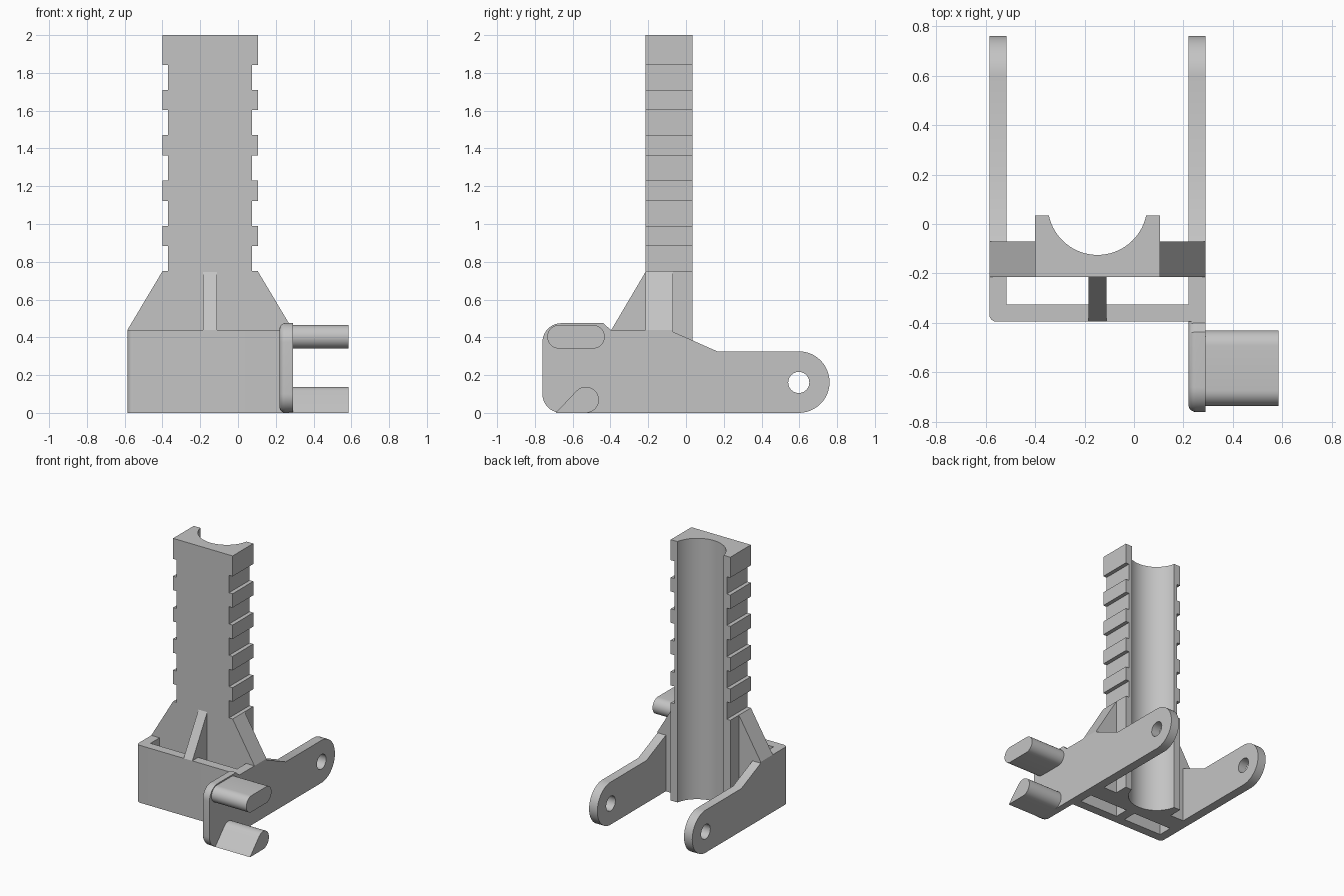
import bpy
import bmesh
from math import radians, cos, sin
from mathutils import Vector

if "Cube" in bpy.data.objects:
    bpy.data.objects.remove(bpy.data.objects["Cube"])

grey = bpy.data.materials.new("plain grey")
grey.use_nodes = True
COLOUR = (0.55, 0.55, 0.55, 1)
grey.diffuse_color = COLOUR
grey.node_tree.nodes["Principled BSDF"].inputs["Base Color"].default_value = COLOUR

MID = -0.1475     # centre of the column and frame in x
HALF = 0.4375     # half width of the frame
COL = 0.2525      # half width of the column
WALL = 0.07       # plate thickness


def arc(cx, cy, r, start, end, steps=16):
    angles = [radians(start + (end - start) * i / steps) for i in range(steps + 1)]
    return [(cx + r * cos(a), cy + r * sin(a)) for a in angles]


def prism(name, outline, axis, low, high, round_low=0):
    """Extrude a 2D outline along an axis, optionally rounding the rim at the low end."""
    place = {"X": lambda a, b, d: (d, a, b),
             "Y": lambda a, b, d: (a, d, b),
             "Z": lambda a, b, d: (a, b, d)}[axis]
    bm = bmesh.new()
    face = bm.faces.new([bm.verts.new(place(a, b, low)) for a, b in outline])
    rim = list(face.edges)
    ext = bmesh.ops.extrude_face_region(bm, geom=[face], use_keep_orig=True)
    moved = [v for v in ext["geom"] if isinstance(v, bmesh.types.BMVert)]
    bmesh.ops.translate(bm, verts=moved, vec=Vector(place(0, 0, high - low)))
    bmesh.ops.recalc_face_normals(bm, faces=bm.faces)
    if round_low:
        bmesh.ops.bevel(bm, geom=rim, offset=round_low, segments=5,
                        profile=0.5, affect="EDGES")
    mesh = bpy.data.meshes.new(name)
    bm.to_mesh(mesh)
    bm.free()
    mesh.materials.append(grey)
    obj = bpy.data.objects.new(name, mesh)
    bpy.context.collection.objects.link(obj)
    return obj


def cut(obj, cutter):
    """Subtract the cutter and bake the result."""
    mod = obj.modifiers.new("cut", "BOOLEAN")
    mod.operation = "DIFFERENCE"
    mod.solver = "EXACT"
    mod.object = cutter
    cutter.hide_render = True
    graph = bpy.context.evaluated_depsgraph_get()
    baked = bpy.data.meshes.new_from_object(obj.evaluated_get(graph))
    obj.modifiers.clear()
    obj.data = baked
    bpy.data.objects.remove(cutter)


def box(a, b, c, d):
    return [(a, c), (b, c), (b, d), (a, d)]


parts = []

# Tall column with a round channel down its back
channel = arc(MID, 0.076, 0.201, -12, -168, 32)
column = prism("column", [(MID - COL, 0.035), (MID - COL, -0.215),
                          (MID + COL, -0.215), (MID + COL, 0.035)]
               + channel, "Z", 0, 2)
for p in column.data.vertices:
    p.co.y = min(p.co.y, 0.035)
for i in range(5):
    z = 0.75 + 0.24 * i
    for s in (-1, 1):
        x = MID + s * (COL + 0.02)
        cut(column, prism("notch_cutter", box(x - 0.05, x + 0.05, z, z + 0.133),
                          "Y", -0.4, 0.2))
parts.append(column)

# Sloped wings, mirrored on either side of the column
for side, s in (("right", -1), ("left", 1)):
    wing = [(MID + s * w, z) for w, z in
            ((COL, 0), (HALF, 0), (HALF, 0.44), (COL, 0.75))]
    parts.append(prism(side + "_wing", wing, "Y", -0.215, -0.07))

# Two long arms with rounded, drilled ends
arm_outline = ([(-0.325, 0)] + arc(0.597, 0.163, 0.163, -90, 90, 24)
               + [(0.165, 0.326), (-0.07, 0.43), (-0.07, 0.44), (-0.325, 0.44)])
for name, x in (("right_arm", MID - HALF), ("left_arm", MID + HALF - WALL)):
    arm = prism(name, arm_outline, "X", x, x + WALL)
    cut(arm, prism("hole_cutter", arc(0.597, 0.161, 0.056, 0, 345, 23), "X",
                   x - 0.1, x + 0.2))
    parts.append(arm)

# Front wall with one rounded corner
front = (arc(MID - HALF + 0.03, -0.365, 0.03, 180, 270, 6)
         + [(MID + HALF, -0.395), (MID + HALF, -0.325), (MID - HALF, -0.325)])
parts.append(prism("front_wall", front, "Z", 0, 0.44))

# Rib joining the front wall to the column
rib = [(-0.395, 0), (-0.215, 0), (-0.215, 0.745), (-0.395, 0.44)]
parts.append(prism("centre_rib", rib, "X", MID - 0.037, MID + 0.037))

# Rounded tab in front of the left arm
tab = (arc(-0.66, 0.1, 0.1, 180, 270, 10) + [(-0.34, 0), (-0.34, 0.44), (-0.4, 0.44),
       (-0.437, 0.475)] + arc(-0.66, 0.375, 0.1, 90, 180, 10))
parts.append(prism("front_tab", tab, "X", MID + HALF - WALL, MID + HALF, 0.03))

# Pegs on the outside of the tab
upper = (arc(-0.4925, 0.403, 0.0625, -90, 90)
         + arc(-0.6725, 0.403, 0.0625, 90, 270))
parts.append(prism("upper_peg", upper, "X", 0.27, 0.585))
lower = [(-0.69, 0)] + arc(-0.53, 0.069, 0.069, -90, 135, 20)
parts.append(prism("lower_peg", lower, "X", 0.27, 0.585))

# Smooth the curved faces and keep the corners crisp
bpy.ops.object.select_all(action="DESELECT")
for obj in parts:
    obj.select_set(True)
bpy.context.view_layer.objects.active = column
bpy.ops.object.shade_smooth_by_angle(angle=radians(30))
